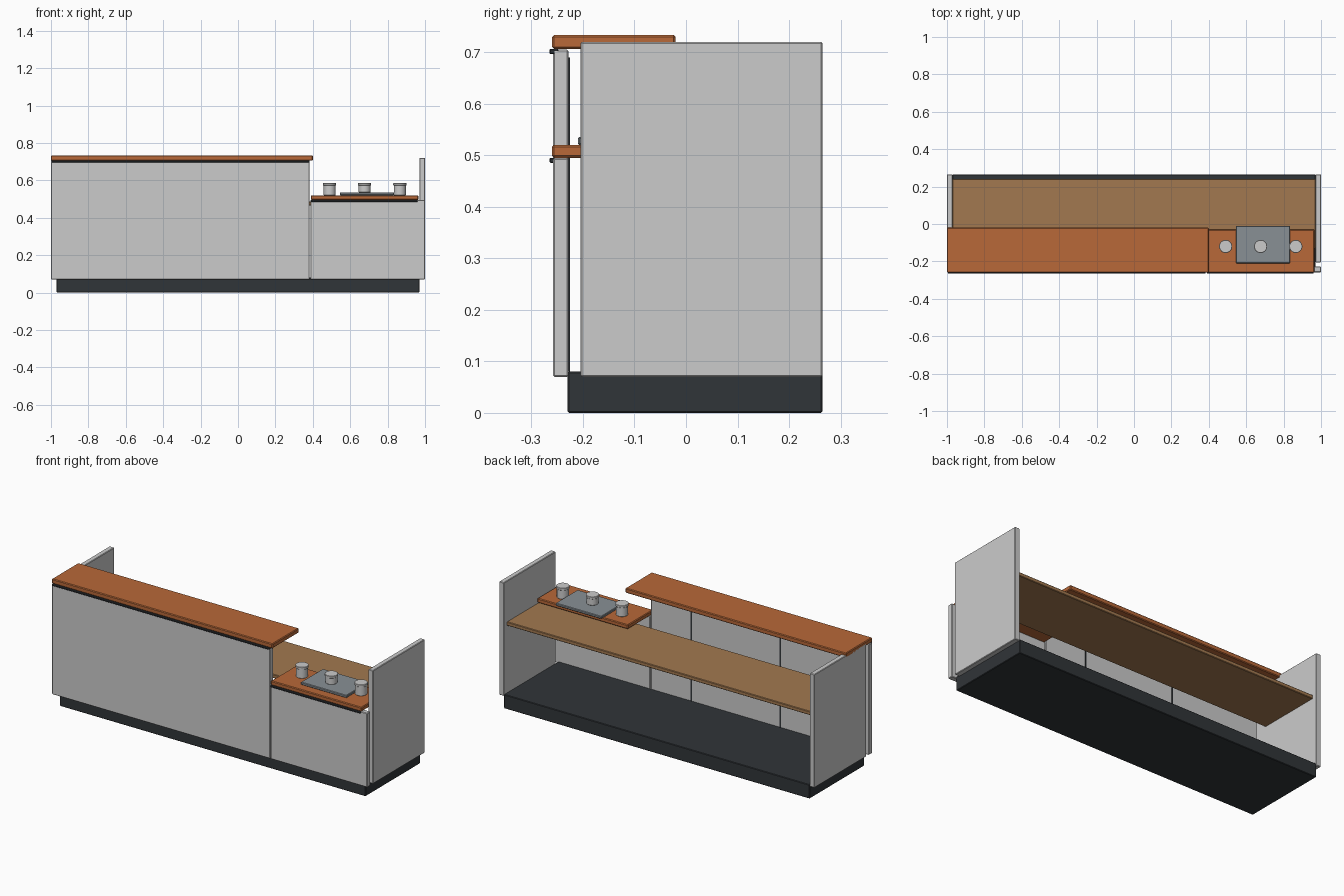
import bpy

if "Cube" in bpy.data.objects:
    bpy.data.objects.remove(bpy.data.objects["Cube"])


def material(name, rgb):
    m = bpy.data.materials.new(name)
    m.diffuse_color = (*rgb, 1)
    m.use_nodes = True
    m.node_tree.nodes["Principled BSDF"].inputs["Base Color"].default_value = m.diffuse_color
    return m


ORANGE = material("orange_wood", (0.48, 0.14, 0.04))
TAN = material("tan_wood", (0.36, 0.19, 0.08))
DARK = material("dark_trim", (0.03, 0.035, 0.04))
STEEL = material("steel", (0.25, 0.28, 0.30))


def bevel(obj, width):
    b = obj.modifiers.new("bevel", "BEVEL")
    b.width = width
    b.segments = 1


def box(name, x, y, z, mat=None, edge=0.003):
    """Box from (min, max) ranges with a small chamfer."""
    bpy.ops.mesh.primitive_cube_add(
        size=1, location=[(a + b) / 2 for a, b in (x, y, z)])
    o = bpy.context.object
    o.name = name
    o.scale = [b - a for a, b in (x, y, z)]
    bpy.ops.object.transform_apply(location=False, rotation=False, scale=True)
    if mat:
        o.data.materials.append(mat)
    if edge:
        bevel(o, edge)
    return o


def cylinder(name, x, y, z0, z1, r):
    bpy.ops.mesh.primitive_cylinder_add(
        vertices=32, radius=r, depth=z1 - z0, location=(x, y, (z0 + z1) / 2))
    o = bpy.context.object
    o.name = name
    bevel(o, 0.002)
    bpy.ops.object.shade_smooth_by_angle()
    return o


# Recessed base
box("plinth", (-0.97, 0.97), (-0.23, 0.265), (0, 0.08), DARK)

# End panels
for side, s in (("left", -1), ("right", 1)):
    box(side + "_end_panel", sorted((s * 0.97, s * 1.0)),
        (-0.205, 0.265), (0.07, 0.72))

# Front panels
FRONT = (-0.258, -0.228)
box("tall_front_panel", (-1, 0.383), FRONT, (0.07, 0.705))
box("low_front_panel", (0.387, 1), FRONT, (0.07, 0.495))

# Thin joint strips on the inside of the tall front
for i, x in enumerate((-0.44, 0.125)):
    box(f"joint_strip_{i + 1}", (x - 0.004, x + 0.004),
        (-0.229, -0.225), (0.08, 0.69), DARK, 0)

# Counter tops with dark shadow trims beneath
box("tall_counter", (-1, 0.4), (-0.26, -0.02), (0.706, 0.733), ORANGE, 0.004)
box("low_counter", (0.39, 0.965), (-0.26, -0.03), (0.495, 0.52), ORANGE, 0.004)
box("tall_trim", (-0.995, 0.383), (-0.265, -0.247), (0.696, 0.706), DARK, 0.002)
box("low_trim", (0.39, 0.96), (-0.265, -0.247), (0.485, 0.495), DARK, 0.002)

# Inner work shelf
box("work_shelf", (-0.97, 0.97), (-0.13, 0.24), (0.465, 0.487), TAN)

# Tray and cups on the low counter
box("tray", (0.545, 0.835), (-0.21, -0.01), (0.52, 0.535), STEEL)
for i, (x, z) in enumerate(((0.49, 0.52), (0.677, 0.535), (0.865, 0.52))):
    cylinder(f"cup_{i + 1}", x, -0.12, z, 0.576, 0.032)
    cylinder(f"cup_rim_{i + 1}", x, -0.12, 0.572, 0.586, 0.035)
